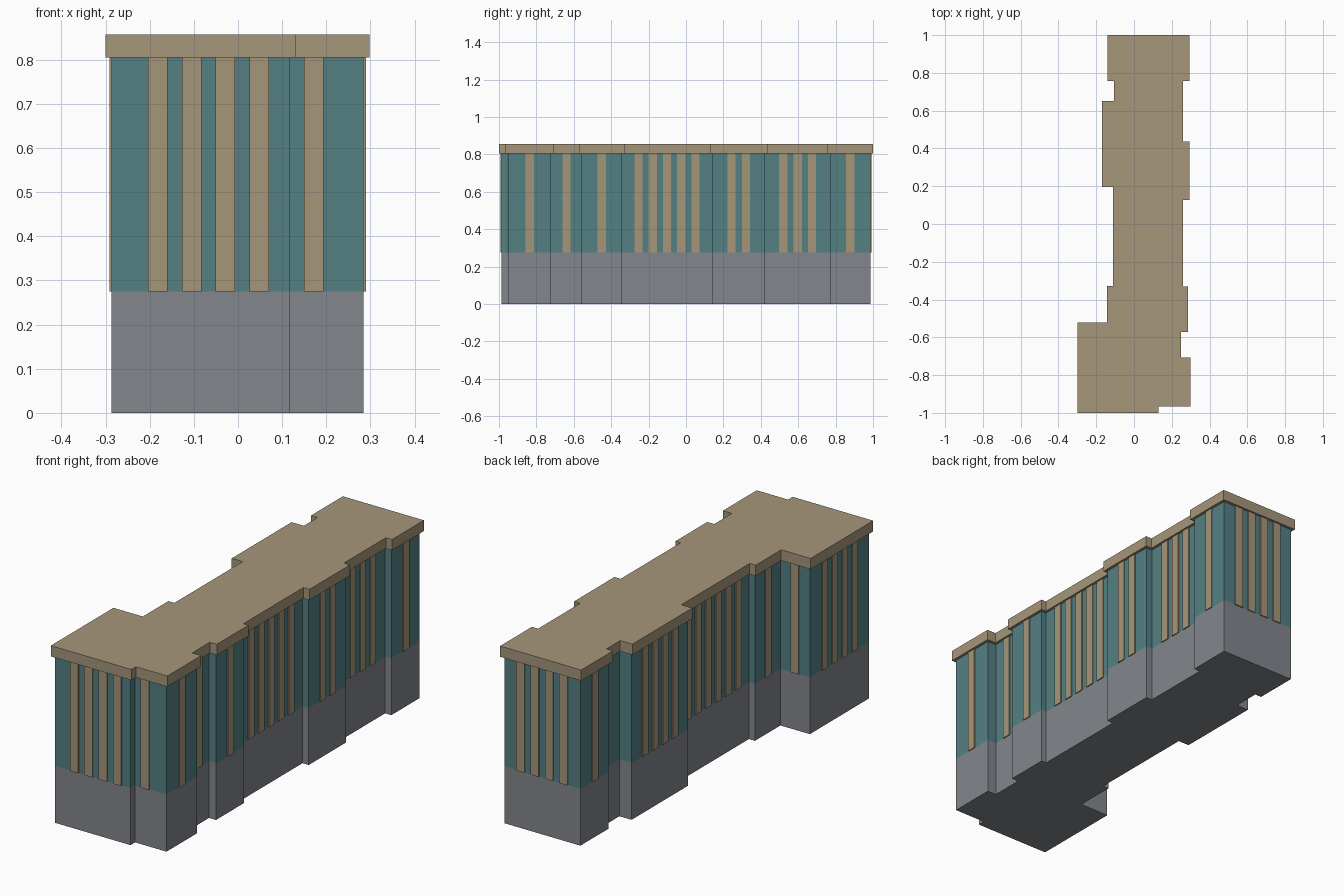
import bpy, bmesh
from mathutils import Vector

if "Cube" in bpy.data.objects:
    bpy.data.objects.remove(bpy.data.objects["Cube"])


def material(name, rgb):
    m = bpy.data.materials.new(name)
    m.diffuse_color = (*rgb, 1)
    m.use_nodes = True
    m.node_tree.nodes["Principled BSDF"].inputs["Base Color"].default_value = m.diffuse_color
    return m


TAN = material("tan stone", (0.381, 0.305, 0.195))
TEAL = material("teal glass", (0.089, 0.216, 0.231))
GREY = material("grey concrete", (0.223, 0.238, 0.262))

# Roof footprint, counter-clockwise from the front left corner
ROOF = [(-.30, -1), (.13, -1), (.13, -.965), (.298, -.965), (.298, -.707),
        (.25, -.707), (.25, -.572), (.287, -.572), (.287, -.33), (.26, -.33),
        (.26, .127), (.293, .127), (.293, .437), (.26, .437), (.26, .757),
        (.293, .757), (.293, 1), (-.14, 1), (-.14, .757), (-.105, .757),
        (-.105, .652), (-.17, .652), (-.17, .195), (-.111, .195),
        (-.111, -.327), (-.143, -.327), (-.143, -.522), (-.30, -.522)]
ROOF = [Vector(p) for p in ROOF]
Z_BASE, Z_WALL, Z_ROOF = 0.275, 0.805, 0.857


def inset(pts, d):
    """Move every wall of a right-angled outline inwards by d."""
    out = []
    for i, p in enumerate(pts):
        a = (p - pts[i - 1]).normalized()
        b = (pts[(i + 1) % len(pts)] - p).normalized()
        out.append(p + d * (Vector((-a.y, a.x)) + Vector((-b.y, b.x))))
    return out


def add_prism(bm, pts, z0, z1):
    low = [bm.verts.new((p.x, p.y, z0)) for p in pts]
    high = [bm.verts.new((p.x, p.y, z1)) for p in pts]
    bm.faces.new(low[::-1])
    bm.faces.new(high)
    for i in range(len(pts)):
        j = (i + 1) % len(pts)
        bm.faces.new((low[i], low[j], high[j], high[i]))


def finish(name, bm, mat):
    me = bpy.data.meshes.new(name)
    bm.to_mesh(me)
    bm.free()
    me.materials.append(mat)
    bpy.context.collection.objects.link(bpy.data.objects.new(name, me))


# Main storeys: base, glazed walls and overhanging roof slab
WALL = inset(ROOF, 0.0135)
for name, pts, z0, z1, mat in (("base", WALL, 0, Z_BASE, GREY),
                               ("glazed_walls", WALL, Z_BASE, Z_WALL, TEAL),
                               ("roof_slab", ROOF, Z_WALL, Z_ROOF, TAN)):
    bm = bmesh.new()
    add_prism(bm, pts, z0, z1)
    finish(name, bm, mat)

# Vertical strips, evenly spaced on each wall long enough to hold them
STEP, WIDTH, DEPTH = 0.0765, 0.044, 0.005
SHIFT = {0: 0.018, 2: -0.029}
bm = bmesh.new()
for i, a in enumerate(WALL):
    b = WALL[(i + 1) % len(WALL)]
    d = (b - a).normalized()
    out = Vector((d.y, -d.x)) * DEPTH
    count = int((b - a).length / 0.0775) - 1
    for k in range(count):
        c = (a + b) / 2 + d * (SHIFT.get(i, 0) + (k - (count - 1) / 2) * STEP)
        h = d * WIDTH / 2
        add_prism(bm, [c - h + out, c + h + out, c + h - out * .2, c - h - out * .2],
                  Z_BASE, Z_WALL)
finish("wall_strips", bm, TAN)
